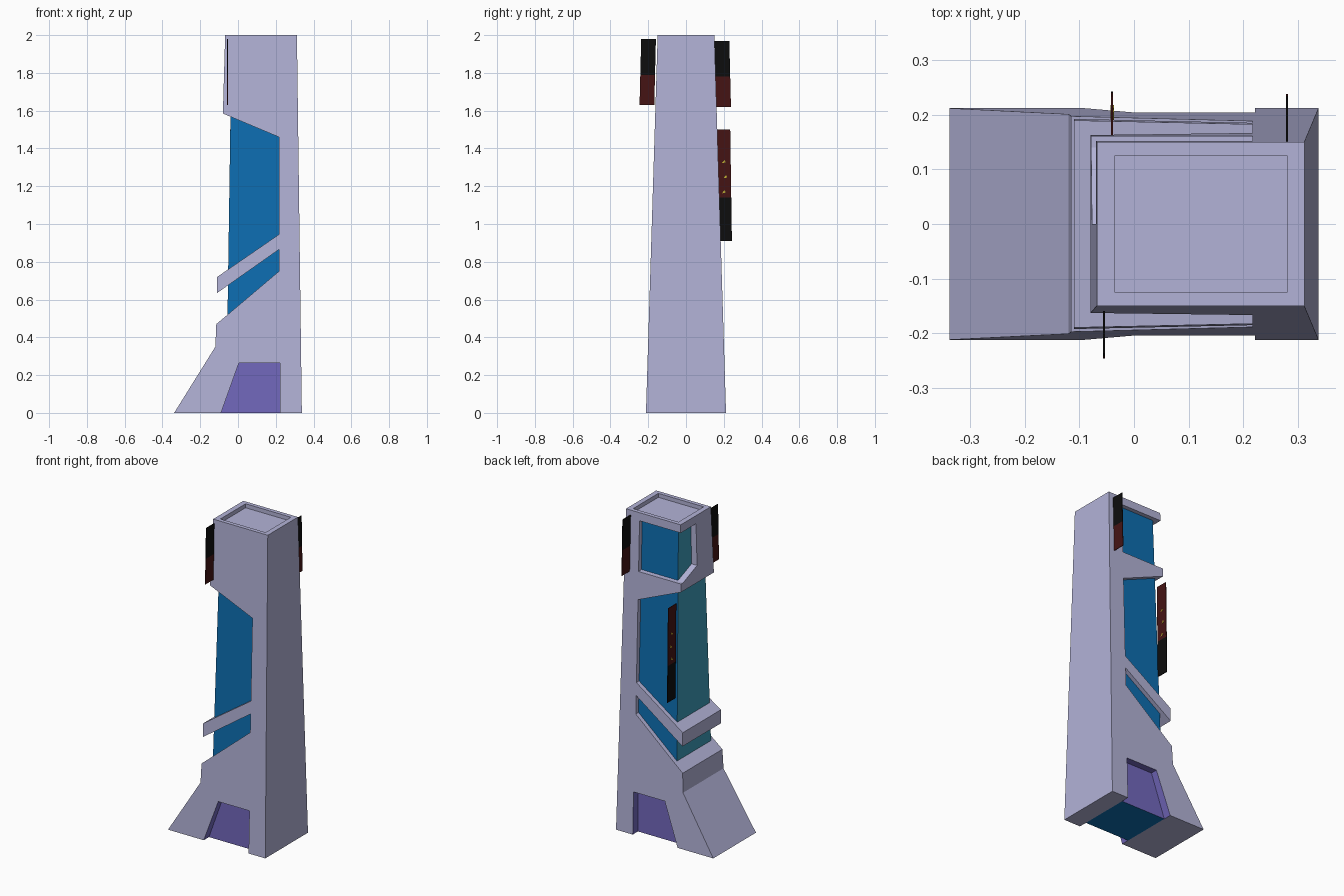
import bpy, bmesh

if "Cube" in bpy.data.objects:
    bpy.data.objects.remove(bpy.data.objects["Cube"], do_unlink=True)


def material(name, r, g, b):
    m = bpy.data.materials.new(name)
    m.use_nodes = True
    m.diffuse_color = (r, g, b, 1)
    m.node_tree.nodes["Principled BSDF"].inputs["Base Color"].default_value = (r, g, b, 1)
    return m


WALL = material("lavender wall", 0.45, 0.45, 0.68)
BLUE = material("blue glass", 0.004, 0.155, 0.44)
TEAL = material("teal glass", 0.045, 0.33, 0.48)
PURPLE = material("purple door", 0.17, 0.14, 0.51)
BLACK = material("black sign", 0.004, 0.004, 0.004)
RED = material("dark red sign", 0.06, 0.007, 0.007)
YELLOW = material("yellow mark", 0.55, 0.45, 0.03)


def prism(name, outline, low, high, mats, axis="y"):
    """Extrude an outline of (across, z) points; low and high give the end depth at a height."""
    bm = bmesh.new()
    rings = []
    for depth in (low, high):
        ring = []
        for a, z in outline:
            d = depth(z) if callable(depth) else depth
            ring.append(bm.verts.new((a, d, z) if axis == "y" else (d, a, z)))
        rings.append(ring)
        bm.faces.new(ring)
    n = len(outline)
    for i in range(n):
        j = (i + 1) % n
        bm.faces.new((rings[0][i], rings[0][j], rings[1][j], rings[1][i]))
    bmesh.ops.recalc_face_normals(bm, faces=bm.faces)
    mesh = bpy.data.meshes.new(name)
    bm.to_mesh(mesh)
    bm.free()
    for m in mats:
        mesh.materials.append(m)
    obj = bpy.data.objects.new(name, mesh)
    bpy.context.collection.objects.link(obj)
    return obj


def cut(obj, cutter):
    mod = obj.modifiers.new("cut", "BOOLEAN")
    mod.operation, mod.solver, mod.object = "DIFFERENCE", "EXACT", cutter
    bpy.context.view_layer.objects.active = obj
    bpy.ops.object.modifier_apply(modifier=mod.name)
    bpy.data.objects.remove(cutter, do_unlink=True)


def paint(obj, index, rule):
    for p in obj.data.polygons:
        if rule(p.center, p.normal):
            p.material_index = index


def wall_half(z):
    return 0.212 - 0.031 * z


def glass_half(z):
    return 0.185 - 0.031 * z


# Tapered shell: foot, slanted band, head and the tall side wall in one profile
shell = prism("tower_shell", [
    (-0.338, 0), (0.338, 0), (0.312, 2), (-0.068, 2), (-0.08, 1.585), (0.217, 1.46),
    (0.217, 0.945), (-0.11, 0.72), (-0.11, 0.635), (0.217, 0.865), (0.217, 0.75),
    (-0.055, 0.52), (-0.115, 0.47), (-0.12, 0.35)],
    lambda z: -wall_half(z), wall_half, [WALL, PURPLE])

# Doorways through the base
door = [(-0.09, 0), (0.222, 0), (0.222, 0.265), (0.005, 0.265)]
slope = (door[3][0] - door[0][0]) / door[3][1]
below = 0.1
cut(shell, prism("door_cutter", [(door[0][0] - slope * below, -below), (door[1][0], -below)] + door[2:],
                 -0.5, 0.5, [WALL]))
# Corner window in the head
cut(shell, prism("window_cutter", [(0, 1.95), (0, 1.69), (0.14, 1.635), (0.4, 1.635), (0.4, 1.95)],
                 -0.3, 0.217, [WALL], "x"))
# Sunken roof
cut(shell, prism("roof_cutter", [(-0.035, 1.975), (0.28, 1.975), (0.28, 2.1), (-0.035, 2.1)],
                 -0.125, 0.125, [WALL]))
paint(shell, 1, lambda c, n: -0.1 < c.x < 0.23 and 0.01 < c.z < 0.3 and abs(c.y) < 0.05)

# Recessed doors around the core base
doors = prism("doors", door, -0.16, 0.16, [PURPLE, BLUE])
paint(doors, 1, lambda c, n: n.z < -0.9)

# Glass core
core = prism("glass_core", [(-0.059, 0.28), (0.25, 0.28), (0.25, 1.97), (-0.034, 1.97)],
             lambda z: -glass_half(z), glass_half, [BLUE, TEAL])
paint(core, 1, lambda c, n: n.x < -0.5)


def sign(name, x, side, bottom, split, top, inner, lean, mats):
    """Hanging sign of two coloured panels, leaning in with the wall."""
    for part, z0, z1, mat in (("lower", bottom, split, mats[0]), ("upper", split, top, mats[1])):
        y0, y1 = (inner - lean * (z - bottom) for z in (z0, z1))
        pts = [(side * y0, z0), (side * (y0 + 0.078), z0), (side * (y1 + 0.078), z1), (side * y1, z1)]
        prism(name + "_" + part, pts, x - 0.002, x + 0.002, [mat], "x")


# Signs
sign("front_sign", -0.055, -1, 1.63, 1.79, 1.98, 0.168, 0.025, (RED, BLACK))
sign("back_sign", 0.28, 1, 1.62, 1.78, 1.97, 0.16, 0.025, (RED, BLACK))
sign("middle_sign", -0.04, 1, 0.91, 1.14, 1.5, 0.165, 0.015, (BLACK, RED))

# Yellow marks on the middle sign
for i, z in enumerate((1.17, 1.25, 1.33)):
    y = 0.19 + 0.008 * (i % 2)
    prism(f"sign_mark_{i}", [(y, z - 0.008), (y + 0.02, z - 0.004), (y + 0.014, z + 0.01)],
          -0.043, -0.037, [YELLOW], "x")
